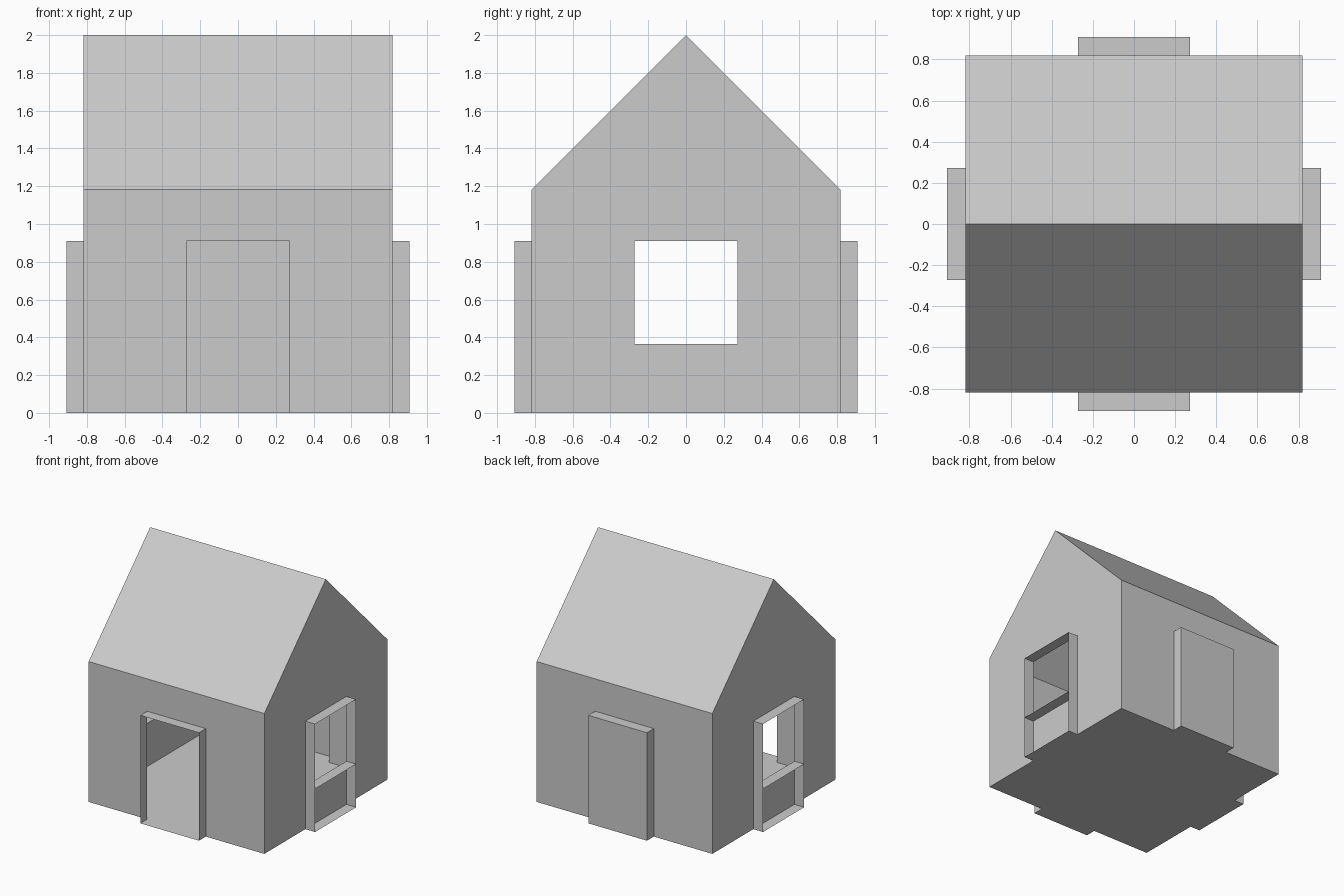
import bpy, bmesh
from math import pi
from mathutils import Matrix, Vector

if "Cube" in bpy.data.objects:
    bpy.data.objects.remove(bpy.data.objects["Cube"])

U = 1 / 11              # modelling unit: the house is 22 units tall
WALL, PORCH = 9, 10     # distance of walls and protruding frames from centre
HALF, HEAD, SILL = 3, 10, 4
EAVE, RIDGE = 13, 22


def sheet(name, polys, turn=0):
    """Thin-sheet part from polygons, turned about z in quarter turns."""
    bm = bmesh.new()
    rot = Matrix.Rotation(turn * pi / 2, 3, 'Z')
    for poly in polys:
        bm.faces.new([bm.verts.new(rot @ (Vector(p) * U)) for p in poly])
    bmesh.ops.remove_doubles(bm, verts=bm.verts, dist=1e-4)
    me = bpy.data.meshes.new(name)
    bm.to_mesh(me)
    bm.free()
    ob = bpy.data.objects.new(name, me)
    bpy.context.collection.objects.link(ob)
    return ob


def upright(profile, y=-WALL):
    return [(x, y, z) for x, z in profile]


def mirrored(poly):
    return [(-x, y, z) for x, y, z in reversed(poly)]


def frame(name, turn, extra=()):
    """Open surround: two jambs and a head, plus extra panels."""
    jamb = [(HALF, -PORCH, 0), (HALF, -WALL, 0), (HALF, -WALL, HEAD), (HALF, -PORCH, HEAD)]
    return sheet(name, [jamb, mirrored(jamb), ledge(HEAD), *extra], turn)


def ledge(z):
    return [(-HALF, -PORCH, z), (HALF, -PORCH, z), (HALF, -WALL, z), (-HALF, -WALL, z)]


# Floor, running out into all four frames
quarter = [(WALL, -WALL), (WALL, -HALF), (PORCH, -HALF), (PORCH, HALF), (WALL, HALF)]
outline = [Matrix.Rotation(k * pi / 2, 2) @ Vector(p) for k in range(4) for p in quarter]
sheet("floor", [[(p.x, p.y, 0) for p in reversed(outline)]])

# Eave walls with doorways
door_wall = upright([(-WALL, 0), (-HALF, 0), (-HALF, HEAD), (HALF, HEAD),
                     (HALF, 0), (WALL, 0), (WALL, EAVE), (-WALL, EAVE)])
sheet("front_wall", [door_wall])
sheet("back_wall", [door_wall], 2)

# Gable walls with window openings, built from mirrored halves
half_gable = upright([(0, 0), (WALL, 0), (WALL, EAVE), (0, RIDGE),
                      (0, HEAD), (HALF, HEAD), (HALF, SILL), (0, SILL)])
for side, turn in (("right", 1), ("left", 3)):
    sheet(side + "_gable_wall", [half_gable, mirrored(half_gable)], turn)
    frame(side + "_window_frame", turn, [ledge(SILL)])

# Open front doorway and closed back door
frame("front_door_frame", 0)
frame("back_door", 2, [upright([(-HALF, 0), (HALF, 0), (HALF, HEAD), (-HALF, HEAD)], -PORCH)])

# Roof slopes
slope = [(-WALL, -WALL, EAVE), (WALL, -WALL, EAVE), (WALL, 0, RIDGE), (-WALL, 0, RIDGE)]
sheet("front_roof", [slope])
sheet("back_roof", [slope], 2)
